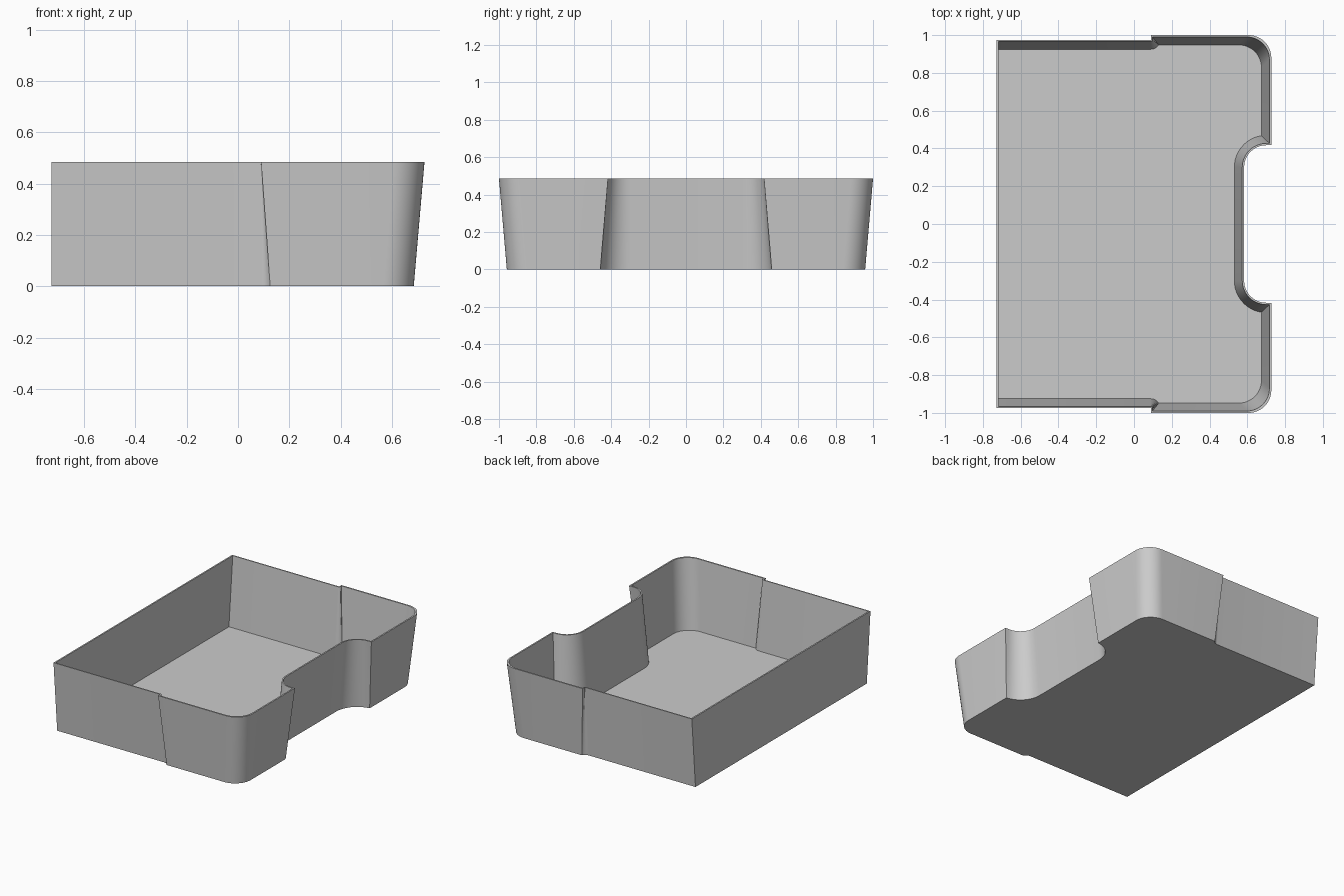
import bpy, bmesh
from math import sin, cos, asin, acos, radians, pi

cube = bpy.data.objects.get("Cube")
if cube:
    bpy.data.objects.remove(cube, do_unlink=True)

HEIGHT, DRAFT, WALL = 0.485, 0.042, 0.01
BACK, FRONT, SIDE = -0.727, 0.727, 1.0
STEP_X, STEP_Y = 0.088, 0.977      # shallow step along each side wall
CORNER = 0.12                      # rounded front corners
NOTCH_X, NOTCH_Y, NOTCH_R = 0.70, 0.30, 0.117


def arc(cx, cy, r, start, end, steps):
    angles = [start + (end - start) * i / steps for i in range(steps + 1)]
    return [(cx + r * cos(a), cy + r * sin(a)) for a in angles]


def outline(inset, back):
    """Tray outline moved inward by inset, with a straight back edge."""
    front, side = FRONT - inset, SIDE - inset
    r = max(inset, 0.002)
    end = asin(min(0, (side - STEP_Y) / r))
    half = [(back, STEP_Y - r)]
    half += arc(STEP_X, STEP_Y, r, -pi / 2, end, 6)
    half.append((STEP_X + r * cos(end), side))
    half += arc(front - CORNER, side - CORNER, CORNER, pi / 2, 0, 12)
    # notch in the front edge
    r = NOTCH_R + inset
    start = max(pi / 2, acos((front - NOTCH_X) / r))
    half.append((front, NOTCH_Y + r * sin(start)))
    half += arc(NOTCH_X, NOTCH_Y, r, start, pi, 12)
    return half + [(x, -y) for x, y in reversed(half)]


# Outer bottom, outer rim, inner rim and inner floor
levels = [(DRAFT, BACK, 0), (0, BACK, HEIGHT),
          (WALL, BACK + WALL, HEIGHT), (DRAFT + WALL, BACK + WALL, WALL)]
bm = bmesh.new()
loops = [[bm.verts.new((x, y, z)) for x, y in outline(d, back)]
         for d, back, z in levels]
for low, high in zip(loops, loops[1:]):
    for i in range(len(low)):
        j = (i + 1) % len(low)
        bm.faces.new((low[i], low[j], high[j], high[i]))
bm.faces.new(loops[0])
bm.faces.new(loops[-1])
bmesh.ops.remove_doubles(bm, verts=bm.verts, dist=0.0001)
bmesh.ops.recalc_face_normals(bm, faces=bm.faces)
flat = [f for f in bm.faces if len(f.verts) > 4]
bmesh.ops.triangulate(bm, faces=flat)

mesh = bpy.data.meshes.new("tray")
bm.to_mesh(mesh)
bm.free()
tray = bpy.data.objects.new("tray", mesh)
bpy.context.collection.objects.link(tray)

# Plain grey finish
grey = bpy.data.materials.new("light grey")
grey.use_nodes = True
colour = (0.6, 0.6, 0.6, 1)
grey.diffuse_color = colour
grey.node_tree.nodes["Principled BSDF"].inputs["Base Color"].default_value = colour
mesh.materials.append(grey)

bpy.context.view_layer.objects.active = tray
tray.select_set(True)
bpy.ops.object.shade_smooth_by_angle(angle=radians(30))
